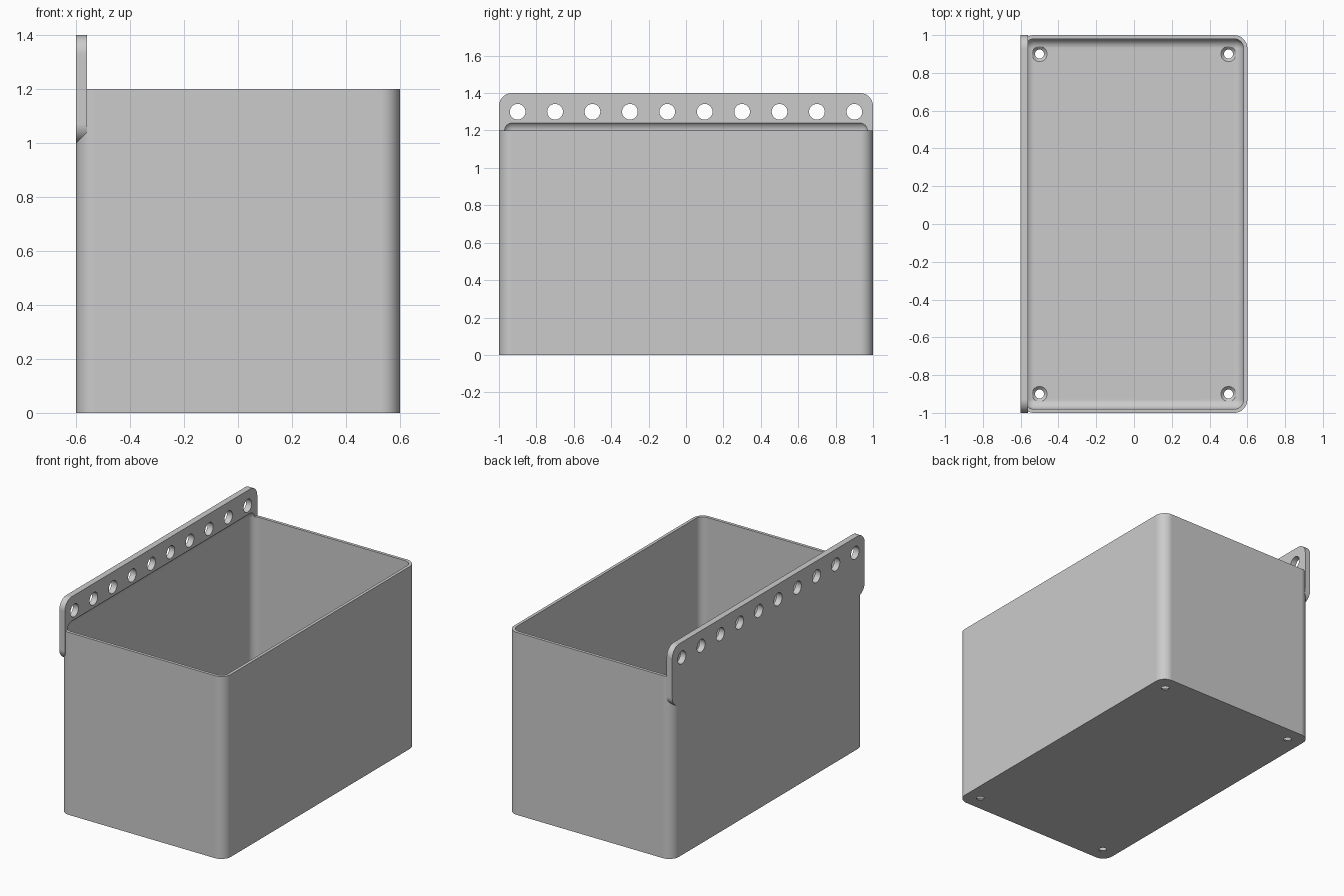
import bpy
import bmesh
from math import sin, cos, pi
from mathutils import Matrix, Vector

if "Cube" in bpy.data.objects:
    bpy.data.objects.remove(bpy.data.objects["Cube"], do_unlink=True)

WALL = 0.02
CORNER = 0.07
HEIGHT = 1.2

grey = bpy.data.materials.new("light_grey_plastic")
grey.use_nodes = True
grey.diffuse_color = (0.6, 0.6, 0.6, 1)
grey.node_tree.nodes["Principled BSDF"].inputs["Base Color"].default_value = (0.6, 0.6, 0.6, 1)


def finish(name, bm):
    bmesh.ops.recalc_face_normals(bm, faces=bm.faces)
    mesh = bpy.data.meshes.new(name)
    bm.to_mesh(mesh)
    bm.free()
    mesh.materials.append(grey)
    obj = bpy.data.objects.new(name, mesh)
    bpy.context.collection.objects.link(obj)
    return obj


def rounded_prism(name, half_u, half_v, radius, place, extrusion, steps=12):
    """Rounded rectangle, placed in space and extruded."""
    bm = bmesh.new()
    verts = []
    for quarter, (su, sv) in enumerate([(1, 1), (-1, 1), (-1, -1), (1, -1)]):
        for i in range(steps + 1):
            a = (quarter + i / steps) * pi / 2
            u = su * (half_u - radius) + radius * cos(a)
            v = sv * (half_v - radius) + radius * sin(a)
            verts.append(bm.verts.new(place(u, v)))
    face = bm.faces.new(verts)
    grown = bmesh.ops.extrude_face_region(bm, geom=[face])["geom"]
    moved = [g for g in grown if isinstance(g, bmesh.types.BMVert)]
    bmesh.ops.translate(bm, vec=Vector(extrusion), verts=moved)
    return finish(name, bm)


def drills(name, centres, profile, turn=Matrix(), sides=32):
    """Turned cutters, one per centre, from (radius, height) pairs."""
    bm = bmesh.new()
    for centre in centres:
        rings = []
        for r, h in profile:
            ring = []
            for i in range(sides):
                a = 2 * pi * i / sides
                p = turn @ Vector((r * cos(a), r * sin(a), h))
                ring.append(bm.verts.new(p + Vector(centre)))
            rings.append(ring)
        for low, high in zip(rings, rings[1:]):
            for i in range(sides):
                j = (i + 1) % sides
                bm.faces.new((low[i], low[j], high[j], high[i]))
        bm.faces.new(rings[0])
        bm.faces.new(rings[-1])
    return finish(name, bm)


def cut(obj, cutter):
    bpy.ops.object.select_all(action="DESELECT")
    bpy.context.view_layer.objects.active = obj
    obj.select_set(True)
    mod = obj.modifiers.new("cut", "BOOLEAN")
    mod.operation = "DIFFERENCE"
    mod.solver = "EXACT"
    mod.object = cutter
    bpy.ops.object.modifier_apply(modifier=mod.name)


# Box body and the perforated rail along its right edge
box = rounded_prism("box_body", 0.6, 1, CORNER, lambda u, v: (u, v, 0), (0, 0, HEIGHT))
rail = rounded_prism("hanging_rail", 1, 0.2, CORNER,
                     lambda u, v: (-0.6, u, HEIGHT + v), (0.04, 0, 0))

# Rounded cavity, reaching a little above the rim into the rail
floor, top = WALL, 1.25
bm = bmesh.new()
bmesh.ops.create_cube(bm, size=1)
bmesh.ops.scale(bm, vec=(1.2 - 2 * WALL, 2 - 2 * WALL, top - floor), verts=bm.verts)
bmesh.ops.translate(bm, vec=(0, 0, (top + floor) / 2), verts=bm.verts)
bmesh.ops.bevel(bm, geom=bm.edges[:], offset=0.05, segments=10, profile=0.5, affect="EDGES")
cavity = finish("cavity_cutter", bm)

# Countersunk floor holes and straight rail holes
floor_drill = drills("floor_hole_cutter",
                     [(x, y, 0) for x in (-0.5, 0.5) for y in (-0.9, 0.9)],
                     [(0.024, -0.05), (0.024, 0.004), (0.04, 0.02), (0.04, 0.06)])
rail_drill = drills("rail_hole_cutter",
                    [(-0.58, -0.9 + 0.2 * i, 1.3) for i in range(10)],
                    [(0.042, -0.1), (0.042, 0.1)],
                    Matrix.Rotation(pi / 2, 3, "Y"))

cut(box, cavity)
cut(box, floor_drill)
cut(rail, cavity)
cut(rail, rail_drill)
for cutter in (cavity, floor_drill, rail_drill):
    bpy.data.objects.remove(cutter, do_unlink=True)

# Smooth fillets with flat walls and crisp rims
for obj in (box, rail):
    bpy.ops.object.select_all(action="DESELECT")
    bpy.context.view_layer.objects.active = obj
    obj.select_set(True)
    bpy.ops.object.shade_smooth_by_angle(angle=pi / 6)
    weighted = obj.modifiers.new("flat_walls", "WEIGHTED_NORMAL")
    weighted.keep_sharp = True
